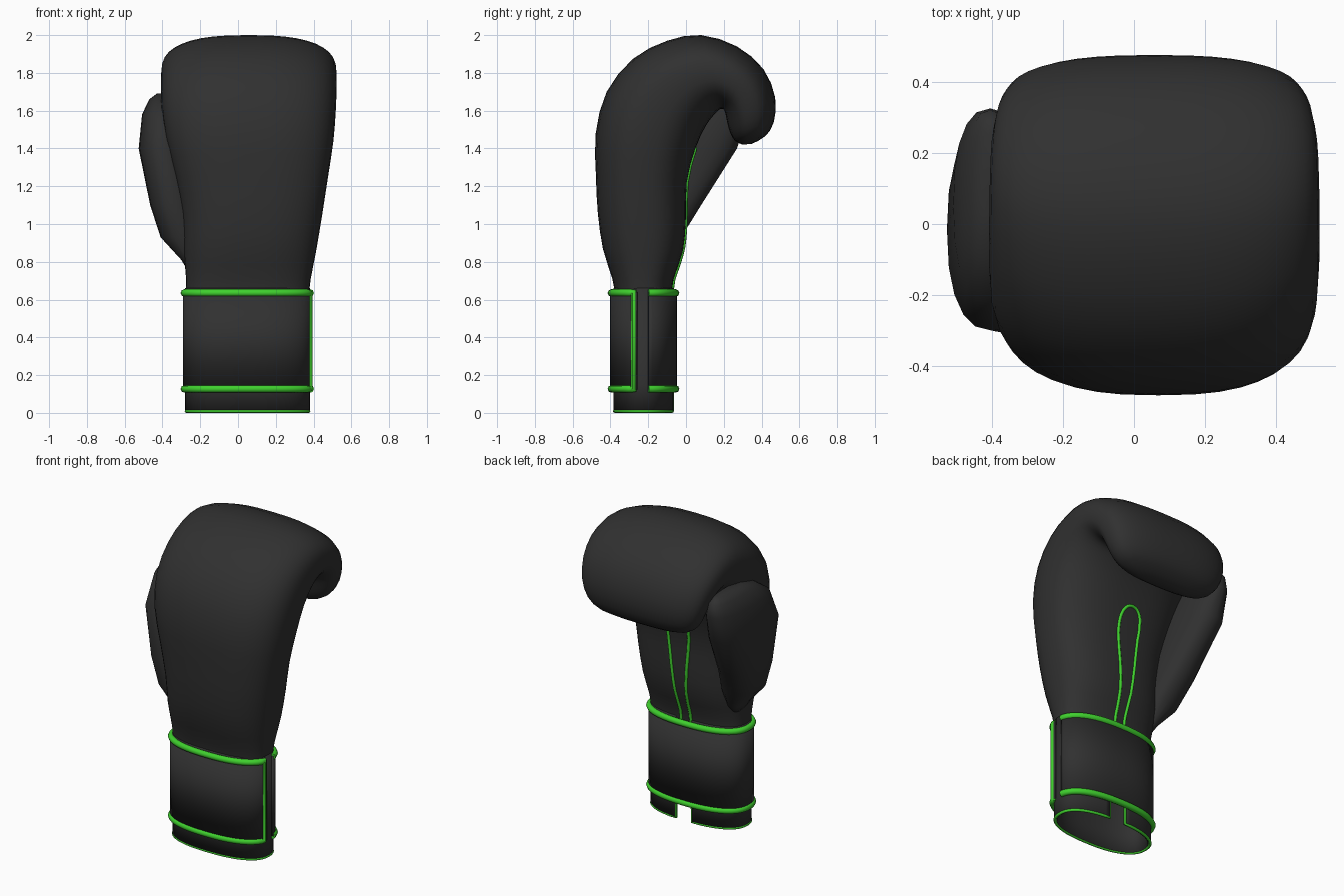
import bpy
import bmesh
import math
from mathutils import Vector
from mathutils.bvhtree import BVHTree

cube = bpy.data.objects.get("Cube")
if cube:
    bpy.data.objects.remove(cube, do_unlink=True)


def material(name, color):
    mat = bpy.data.materials.new(name)
    mat.use_nodes = True
    mat.diffuse_color = color
    mat.node_tree.nodes["Principled BSDF"].inputs["Base Color"].default_value = color
    return mat


black = material("black leather", (0.03, 0.03, 0.03, 1))
green = material("green trim", (0.05, 0.63, 0.027, 1))


def finish(obj, mat, angle=50):
    """Assign the colour and smooth the shading."""
    obj.data.materials.append(mat)
    bpy.ops.object.select_all(action="DESELECT")
    obj.select_set(True)
    bpy.context.view_layer.objects.active = obj
    bpy.ops.object.shade_smooth_by_angle(angle=math.radians(angle))
    return obj


def signed_power(value, power):
    return math.copysign(abs(value) ** power, value)


def arc(center, axis_a, axis_b, start=0, end=360, count=40, n=2.5):
    """Points along a rounded-box outline spanned by two axes."""
    points = []
    for i in range(count):
        t = math.radians(start + (end - start) * i / count)
        points.append(center + axis_a * signed_power(math.cos(t), 2 / n)
                      + axis_b * signed_power(math.sin(t), 2 / n))
    return points


def spline(rows, steps):
    """Smooth interpolation through rows of section values."""
    result = []
    last = len(rows) - 1
    for i in range(last):
        p0, p1, p2, p3 = (rows[max(0, min(last, i + k))] for k in (-1, 0, 1, 2))
        for s in range(steps):
            t = s / steps
            result.append([
                b + 0.5 * t * (c - a + t * (2 * a - 5 * b + 4 * c - d + t * (3 * (b - c) + d - a)))
                for a, b, c, d in zip(p0, p1, p2, p3)])
    result.append(list(rows[-1]))
    return result


def loft(name, rings, closed=True, cap_start=False, cap_end=False):
    """Skin a list of rings into an object."""
    bm = bmesh.new()
    verts = [[bm.verts.new(p) for p in ring] for ring in rings]
    for low, high in zip(verts, verts[1:]):
        count = len(low)
        for i in range(count if closed else count - 1):
            j = (i + 1) % count
            bm.faces.new((low[i], low[j], high[j], high[i]))
    if cap_start:
        bm.faces.new(verts[0])
    if cap_end:
        bm.faces.new(verts[-1])
    bmesh.ops.recalc_face_normals(bm, faces=bm.faces)
    mesh = bpy.data.meshes.new(name)
    bm.to_mesh(mesh)
    bm.free()
    obj = bpy.data.objects.new(name, mesh)
    bpy.context.collection.objects.link(obj)
    return obj


def piping(name, points, radius):
    """Round trim following a path."""
    curve = bpy.data.curves.new(name, "CURVE")
    curve.dimensions = "3D"
    curve.bevel_depth = radius
    curve.bevel_resolution = 2
    curve.use_fill_caps = True
    path = curve.splines.new("POLY")
    path.points.add(len(points) - 1)
    for point, co in zip(path.points, points):
        point.co = (*co, 1)
    obj = bpy.data.objects.new(name, curve)
    bpy.context.collection.objects.link(obj)
    bpy.ops.object.select_all(action="DESELECT")
    obj.select_set(True)
    bpy.context.view_layer.objects.active = obj
    bpy.ops.object.convert(target="MESH")
    return finish(bpy.context.view_layer.objects.active, green)


# Padded hand: outer y, outer z, inner y, inner z, min x, max x
hand_sections = [
    (-.375, .62, -.075, .62, -.275, .375),
    (-.39, .71, -.065, .71, -.275, .385),
    (-.44, .87, -.015, .86, -.288, .415),
    (-.467, 1.06, 0, 1.03, -.295, .445),
    (-.477, 1.26, .005, 1.22, -.33, .475),
    (-.478, 1.48, .05, 1.4, -.38, .505),
    (-.42, 1.7, .105, 1.52, -.405, .518),
    (-.28, 1.875, .15, 1.58, -.407, .522),
    (-.1, 1.97, .175, 1.605, -.407, .522),
    (.08, 2, .19, 1.61, -.405, .52),
    (.27, 1.94, .2, 1.605, -.4, .515),
    (.41, 1.82, .21, 1.58, -.385, .5),
    (.472, 1.67, .22, 1.53, -.36, .475),
    (.465, 1.54, .235, 1.48, -.32, .435),
    (.42, 1.465, .26, 1.44, -.25, .365),
    (.35, 1.425, .3, 1.42, -.12, .235),
]
rings = []
for oy, oz, iy, iz, x0, x1 in spline(hand_sections, 2):
    center = Vector(((x0 + x1) / 2, (oy + iy) / 2, (oz + iz) / 2))
    inward = Vector((0, (iy - oy) / 2, (iz - oz) / 2))
    rings.append(arc(center, Vector(((x1 - x0) / 2, 0, 0)), inward, n=2.6))
hand = finish(loft("padded_hand", rings, cap_end=True), black, 80)

# Thumb: z, front y, back y, outer x, inner x
thumb_sections = [
    (.76, -.25, -.13, -.27, -.22),
    (.81, -.27, -.09, -.3, -.2),
    (.93, -.3, -.025, -.41, -.18),
    (1.1, -.31, .08, -.465, -.22),
    (1.4, -.3, .27, -.526, -.27),
    (1.58, -.22, .325, -.508, -.3),
    (1.66, -.1, .32, -.47, -.34),
    (1.69, .02, .28, -.43, -.37),
]
rings = [arc(Vector(((xo + xi) / 2, (y0 + y1) / 2, z)), Vector(((xi - xo) / 2, 0, 0)),
             Vector((0, (y1 - y0) / 2, 0)), count=20, n=2.4)
         for z, y0, y1, xo, xi in thumb_sections]
finish(loft("thumb", rings, cap_start=True, cap_end=True), black, 80)


def wrist(z, hx, hy, start, end, count=64):
    """Outline of the wrist at a given height."""
    return arc(Vector((.05, -.225, z)), Vector((hx, 0, 0)), Vector((0, hy, 0)),
               start, end, count, n=2.4)


def wall(name, heights, hx, hy, start, end, thickness):
    """Open band around the wrist."""
    obj = loft(name, [wrist(z, hx, hy, start, end) for z in heights], closed=False)
    mod = obj.modifiers.new("thickness", "SOLIDIFY")
    mod.thickness = thickness
    mod.offset = 0
    return finish(obj, black)


# Cuff with a slit at the back of the wrist
wall("cuff", (.008, .15, .66), .32, .15, 95, 446, .02)
rim = wrist(.009, .324, .153, 95, 446)
top = Vector((0, 0, .28))
piping("cuff_rim", [rim[0] + top] + rim + [rim[-1] + top], .009)

# Wrap strap with its raised border, open on one side
wall("strap", (.125, .64), .335, .17, 6, 357, .014)
upper = wrist(.635, .334, .17, 6, 352)
lower = wrist(.127, .334, .17, 6, 352)
piping("strap_border", upper + lower[::-1], .02)

# Looped seam laid on the palm surface
tree = BVHTree.FromPolygons([v.co for v in hand.data.vertices],
                            [p.vertices for p in hand.data.polygons])
half = [(.035, .64), (.035, .75), (.042, .88), (.055, 1.03), (.07, 1.18),
        (.076, 1.28), (.065, 1.35), (.035, 1.39), (0, 1.4)]
half = spline(half, 3)
seam = [(.05 - x, z) for x, z in half] + [(.05 + x, z) for x, z in half[-2::-1]]
points = []
for x, z in seam:
    hit = tree.ray_cast(Vector((x, .2, z)), Vector((0, -1, 0)))[0]
    if hit:
        points.append(hit)
piping("palm_seam", points, .01)
